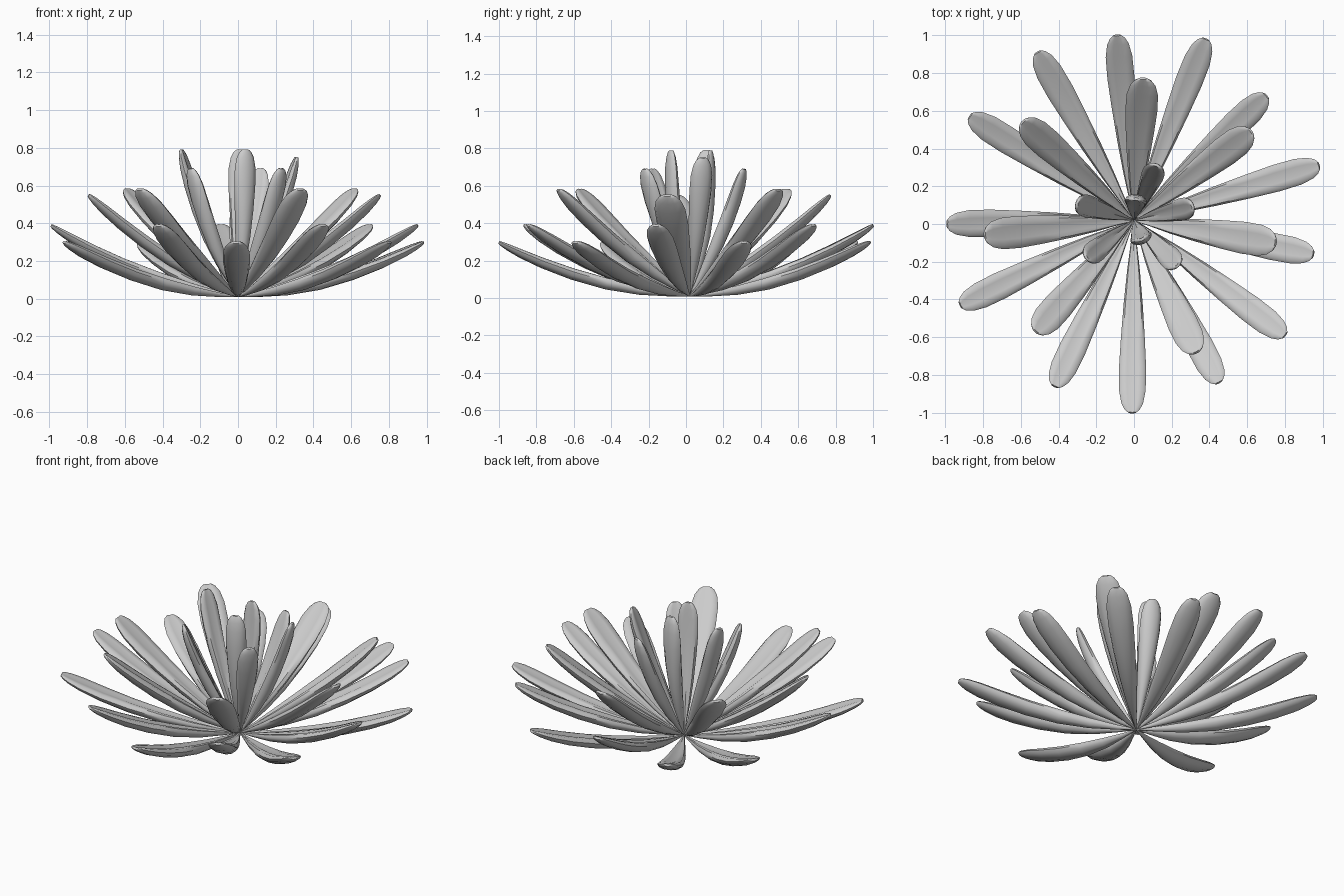
import bpy
import bmesh
import math
from mathutils import Vector

default_cube = bpy.data.objects.get("Cube")
if default_cube:
    bpy.data.objects.remove(default_cube, do_unlink=True)

# One plain grey for every petal
grey = bpy.data.materials.new("petal grey")
grey.use_nodes = True
colour = (0.6, 0.6, 0.6, 1)
grey.diffuse_color = colour
grey.node_tree.nodes["Principled BSDF"].inputs["Base Color"].default_value = colour

BASE = Vector((0, 0.02, 0.012))

# Share of the length, share of the half width, share of the thickness
STATIONS = [(0, .06, .1), (.1, .2, .36), (.25, .47, .75), (.42, .7, 1),
            (.6, .88, 1), (.76, 1, .9), (.88, .98, .75), (.95, .8, .55),
            (.985, .55, .38), (1, .3, .25)]

# Half of the cross-section: rounded back, shallow groove along the upper face
HALF_SECTION = [(0, -1), (.5, -.85), (.87, -.4), (1, .15), (.8, .6), (.4, .62)]
SECTION = HALF_SECTION + [(0, .4)] + [(-a, b) for a, b in HALF_SECTION[:0:-1]]


def petal(name, tip, half_width, half_thick, sag):
    """Sweep the section along a curved spine from the base to the tip."""
    tip = Vector(tip)
    chord = tip - BASE
    flat = Vector((chord.x, chord.y, 0)).normalized()
    side = Vector((-flat.y, flat.x, 0))
    outward = chord.cross(side).normalized()
    if outward.z > 0 or outward.dot(flat) < 0:
        outward.negate()
    control = (BASE + tip) / 2 + outward * chord.length * sag

    bm = bmesh.new()
    rings = []
    for t, wide, thick in STATIONS:
        centre = BASE * (1 - t) ** 2 + control * 2 * t * (1 - t) + tip * t * t
        along = ((control - BASE) * (1 - t) + (tip - control) * t).normalized()
        upper = along.cross(side).normalized()
        if upper.dot(outward) > 0:
            upper.negate()
        rings.append([bm.verts.new(centre + side * a * wide * half_width
                                   + upper * b * thick * half_thick)
                      for a, b in SECTION])
    count = len(SECTION)
    for lower, higher in zip(rings, rings[1:]):
        for i in range(count):
            j = (i + 1) % count
            bm.faces.new((lower[i], lower[j], higher[j], higher[i]))
    bm.faces.new(rings[0])
    bm.faces.new(rings[-1])
    bmesh.ops.recalc_face_normals(bm, faces=bm.faces)
    mesh = bpy.data.meshes.new(name)
    bm.to_mesh(mesh)
    bm.free()
    mesh.materials.append(grey)
    obj = bpy.data.objects.new(name, mesh)
    bpy.context.collection.objects.link(obj)
    obj.select_set(True)
    bpy.context.view_layer.objects.active = obj


def whorl(name, height, tips, half_width, half_thick, sag):
    for number, (x, y) in enumerate(tips, 1):
        petal(f"{name}_{number}", (x, y, height), half_width, half_thick, sag)


bpy.ops.object.select_all(action='DESELECT')

# Lowest, longest petals
whorl("outer_petal_low", .3,
      [(.98, .31), (.8, -.59), (-.01, -1), (-.92, -.43), (-.87, .57),
       (-.51, .91), (.38, .98)], .072, .038, .1)
whorl("outer_petal_high", .39,
      [(.95, -.16), (.45, -.84), (-.42, -.86), (-.99, 0), (-.09, 1),
       (.7, .68)], .072, .038, .1)

# Broad middle petals
whorl("middle_petal_low", .55,
      [(.05, .77), (.75, -.1), (-.79, -.06)], .085, .04, .07)
whorl("middle_petal_high", .58,
      [(.62, .49), (.33, -.68), (-.52, -.57), (-.59, .54)], .08, .04, .07)

# Short upright heart petals
whorl("inner_petal_low", .69,
      [(.12, .31), (.23, -.22), (-.25, -.18)], .06, .038, .07)
whorl("inner_petal_side", .75, [(.31, .09)], .06, .038, .07)
whorl("inner_petal_tall", .79,
      [(-.3, .11), (.04, -.08), (.01, .13)], .06, .038, .07)

bpy.ops.object.shade_smooth_by_angle(angle=math.radians(50))
